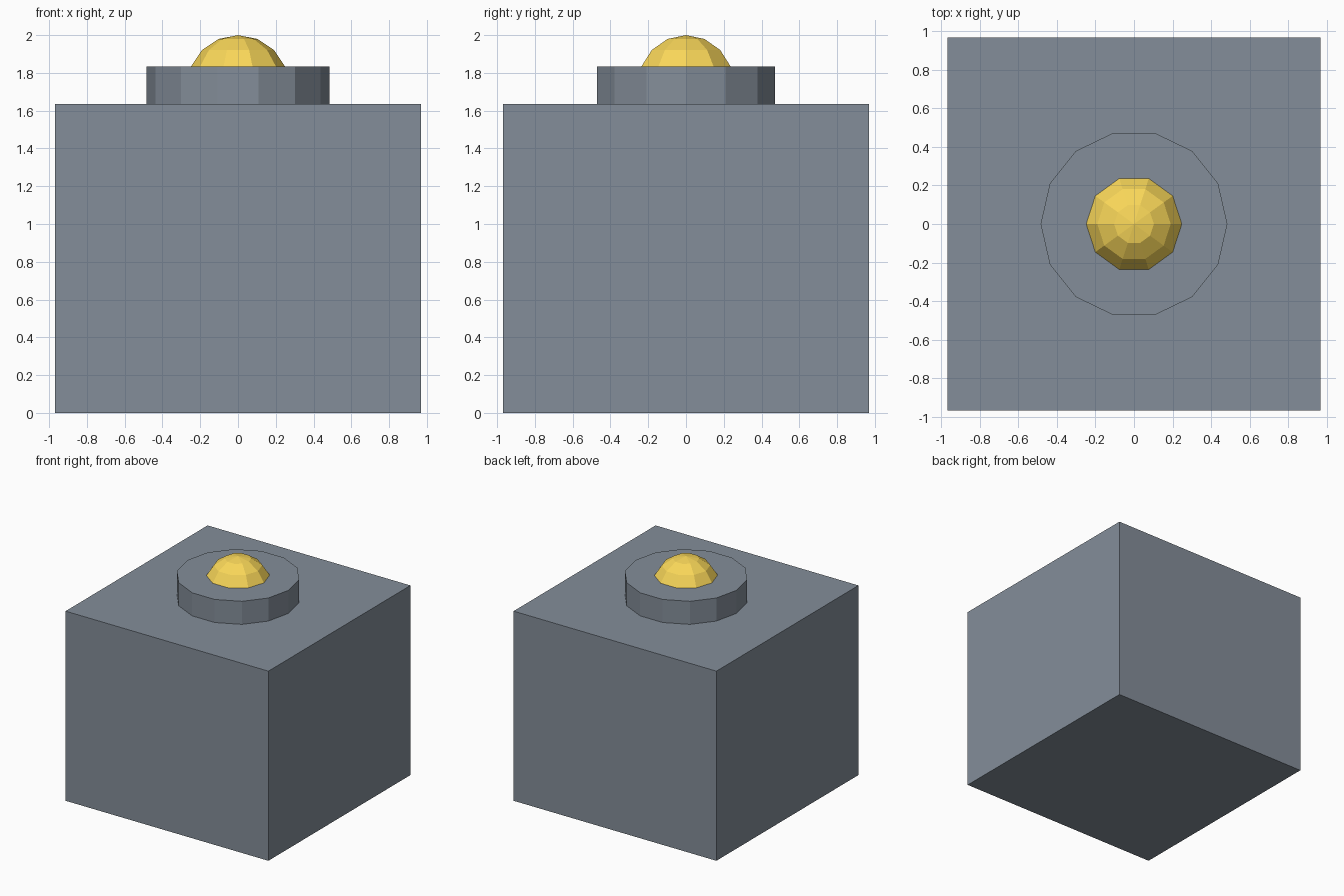
import bpy
from math import pi

if "Cube" in bpy.data.objects:
    bpy.data.objects.remove(bpy.data.objects["Cube"])

BOX_TOP, COLLAR_TOP, TOP = 1.636, 1.835, 2.0


def paint(name, color, *objects):
    mat = bpy.data.materials.new(name)
    mat.diffuse_color = (*color, 1)
    mat.use_nodes = True
    mat.node_tree.nodes["Principled BSDF"].inputs["Base Color"].default_value = mat.diffuse_color
    for obj in objects:
        obj.data.materials.append(mat)


# square base block
bpy.ops.mesh.primitive_cube_add(size=1, location=(0, 0, BOX_TOP / 2))
base = bpy.context.object
base.name = "base_block"
base.scale = (1.936, 1.936, BOX_TOP)

# round collar, 14 sides with a corner on the x axis
bpy.ops.mesh.primitive_cylinder_add(vertices=14, radius=0.484, depth=COLLAR_TOP - BOX_TOP,
                                    location=(0, 0, (BOX_TOP + COLLAR_TOP) / 2),
                                    rotation=(0, 0, pi / 2))
collar = bpy.context.object
collar.name = "collar"

# low-poly ball set into the collar, with a corner on the x axis
radius = 0.269
bpy.ops.mesh.primitive_uv_sphere_add(segments=10, ring_count=8, radius=radius,
                                     location=(0, 0, TOP - radius),
                                     rotation=(0, 0, pi / 2))
dome = bpy.context.object
dome.name = "dome_button"

paint("slate", (0.23, 0.27, 0.32), base, collar)
paint("yellow", (0.95, 0.68, 0.10), dome)
